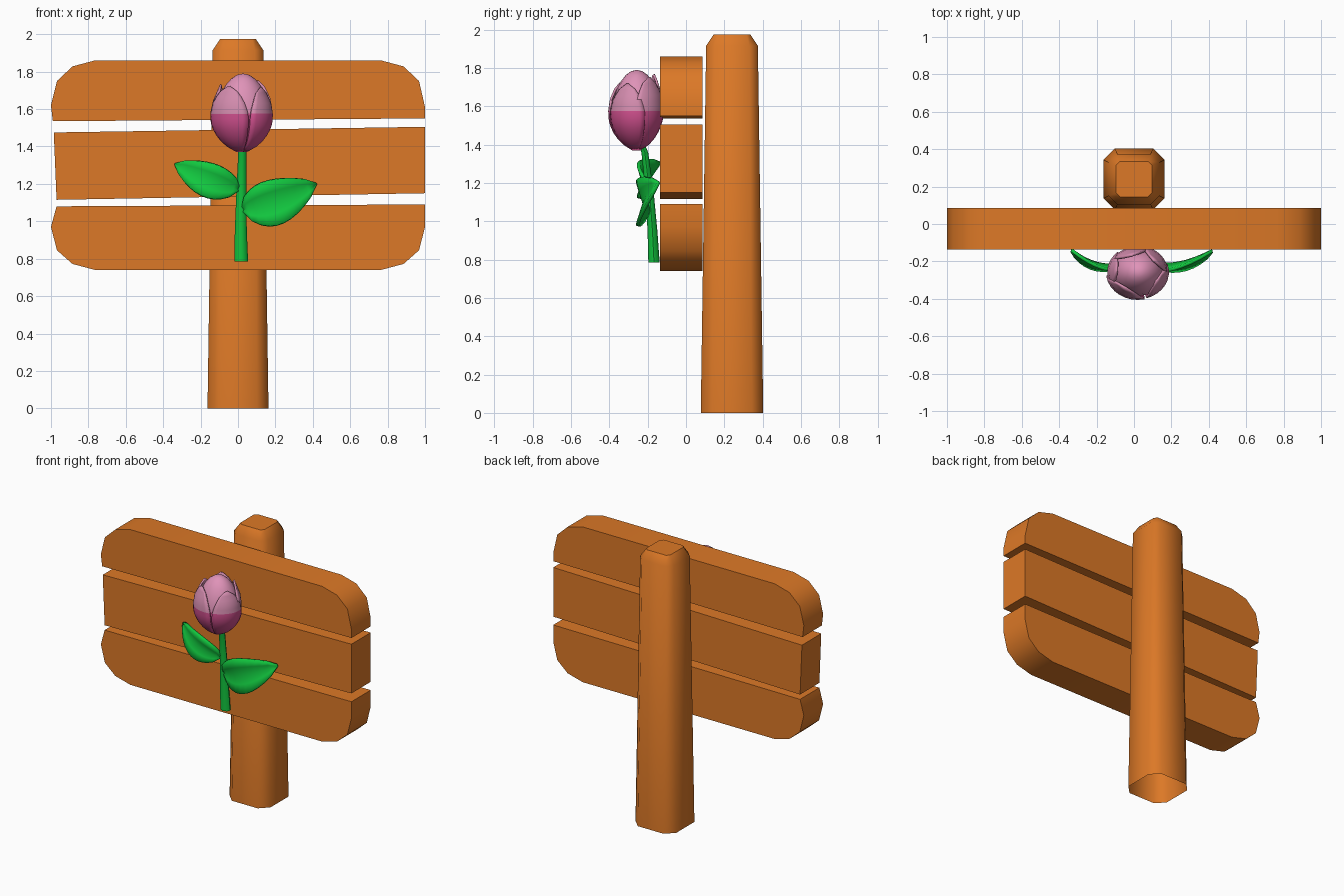
import bpy, bmesh, math
from mathutils import Vector

if "Cube" in bpy.data.objects:
    bpy.data.objects.remove(bpy.data.objects["Cube"])


def material(name, rgb):
    m = bpy.data.materials.new(name)
    m.diffuse_color = (*rgb, 1)
    m.use_nodes = True
    m.node_tree.nodes["Principled BSDF"].inputs["Base Color"].default_value = m.diffuse_color
    return m


WOOD = material("orange wood", (0.72, 0.19, 0.02))
GREEN = material("leaf green", (0.006, 0.58, 0.05))
DARK = material("deep pink", (0.63, 0.08, 0.27))
MAUVE = material("petal pink", (0.65, 0.26, 0.42))
PINK = material("bud pink", (0.74, 0.29, 0.48))


def finish(bm, name, mats, angle=40, thick=0):
    bmesh.ops.recalc_face_normals(bm, faces=bm.faces)
    me = bpy.data.meshes.new(name)
    bm.to_mesh(me)
    bm.free()
    ob = bpy.data.objects.new(name, me)
    bpy.context.collection.objects.link(ob)
    for m in mats:
        me.materials.append(m)
    if thick:
        mod = ob.modifiers.new("thickness", 'SOLIDIFY')
        mod.thickness = thick
        mod.offset = 0
    bpy.ops.object.select_all(action='DESELECT')
    ob.select_set(True)
    bpy.context.view_layer.objects.active = ob
    bpy.ops.object.shade_smooth_by_angle(angle=math.radians(angle))
    return ob


def loft(bm, rings, closed=True, caps=(False, False)):
    rows = [[bm.verts.new(p) for p in r] for r in rings]
    n = len(rows[0])
    for a, b in zip(rows, rows[1:]):
        for i in range(n if closed else n - 1):
            j = (i + 1) % n
            bm.faces.new((a[i], a[j], b[j], b[i]))
    if caps[0]:
        bm.faces.new(rows[0][::-1])
    if caps[1]:
        bm.faces.new(rows[-1])


# planks: outlines extruded through the board thickness
def plank(name, outline):
    bm = bmesh.new()
    loft(bm, [[(x, y, z) for x, z in outline] for y in (-0.135, 0.085)], caps=(True, True))
    finish(bm, name, [WOOD])


plank("top_plank", [(-0.99, 1.535), (1, 1.55), (1, 1.61), (0.968, 1.75), (0.885, 1.828), (0.765, 1.86),
                    (-0.765, 1.86), (-0.885, 1.828), (-0.968, 1.75), (-1, 1.62)])
plank("middle_plank", [(-0.97, 1.115), (1, 1.15), (1, 1.505), (-0.985, 1.475)])
plank("bottom_plank", [(-0.97, 1.08), (1, 1.09), (1, 0.97), (0.968, 0.845), (0.885, 0.772), (0.765, 0.74),
                       (-0.765, 0.74), (-0.885, 0.772), (-0.968, 0.845), (-1, 0.97)])

# post: tapered chamfered square with a bevelled top, open underneath
def post_ring(h, c, z):
    k = h - c
    pts = [(h, -k), (h, k), (k, h), (-k, h), (-h, k), (-h, -k), (-k, -h), (k, -h)]
    return [(x, 0.24 + y, z) for x, y in pts]


bm = bmesh.new()
loft(bm, [post_ring(0.163, 0.06, 0), post_ring(0.135, 0.045, 1.915), post_ring(0.095, 0.02, 1.975)],
     caps=(False, True))
finish(bm, "post", [WOOD], 50)

# stem: tapered tube
bm = bmesh.new()
stem = [(0.017, -0.167, 0.785, 0.037), (0.015, -0.175, 0.95, 0.032), (0.018, -0.19, 1.15, 0.027),
        (0.023, -0.215, 1.36, 0.022), (0.023, -0.24, 1.42, 0.02)]
loft(bm, [[(x + r * math.cos(i * math.pi / 4), y + 0.8 * r * math.sin(i * math.pi / 4), z) for i in range(8)]
          for x, y, z, r in stem], caps=(True, True))
finish(bm, "stem", [GREEN], 50)


# leaves: folded curved blades along a bent midrib
def leaf(name, base, mid, tip, width):
    base, mid, tip = Vector(base), Vector(mid), Vector(tip)
    side = (tip - base).cross(Vector((0, 1, 0))).normalized()
    rows = []
    for i in range(11):
        t = i / 10
        p = base * (1 - t) ** 2 + mid * 2 * t * (1 - t) + tip * t * t
        w = width * max(math.sin(math.pi * t ** 0.85), 0) ** 0.7 + 0.006
        rows.append([p + side * (w * s) + Vector((0, 0.3 * w * (0.4 - abs(s)), 0))
                     for s in (-1, -0.5, 0, 0.5, 1)])
    bm = bmesh.new()
    loft(bm, rows, closed=False)
    finish(bm, name, [GREEN], 60, 0.018)


leaf("left_leaf", (0.01, -0.195, 1.17), (-0.17, -0.29, 1.21), (-0.335, -0.14, 1.305), 0.086)
leaf("right_leaf", (0.02, -0.19, 1.06), (0.19, -0.29, 1.08), (0.418, -0.145, 1.2), 0.116)

# flower: egg-shaped bud wrapped in five petals, deep pink below a line
CX, CY, SPLIT = 0.02, -0.257, 1.575


def two_tone(bm):
    bmesh.ops.bisect_plane(bm, geom=bm.verts[:] + bm.edges[:] + bm.faces[:],
                           plane_co=(0, 0, SPLIT), plane_no=(0, 0, 1))
    for f in bm.faces:
        f.material_index = 0 if f.calc_center_median().z < SPLIT else 1


def radius(v):
    prof = [(0, 0.025), (0.08, 0.075), (0.2, 0.122), (0.38, 0.157), (0.55, 0.166), (0.75, 0.155), (1, 0.115)]
    for (a, ra), (b, rb) in zip(prof, prof[1:]):
        if v <= b:
            return ra + (rb - ra) * (v - a) / (b - a)
    return prof[-1][1]


bm = bmesh.new()
bmesh.ops.create_uvsphere(bm, u_segments=16, v_segments=12, radius=1)
for v in bm.verts:
    r = 0.142 * (1 - 0.12 * v.co.z)
    v.co = (0.027 + v.co.x * r, CY + v.co.y * r * 0.9, 1.585 + v.co.z * 0.205)
two_tone(bm)
finish(bm, "flower_bud", [DARK, PINK], 60)

for k, (az, half, top, scale) in enumerate([(-125, 48, 1.72, 1.0), (-28, 46, 1.715, 0.98), (40, 44, 1.75, 0.95),
                                            (108, 44, 1.765, 0.92), (175, 44, 1.73, 0.96)]):
    rows = []
    for i in range(13):
        v = i / 12
        u = max(0, (v - 0.45) / 0.55)
        w = math.radians(half) * max(0.06, math.sqrt(1 - u * u))
        r = radius(v) * scale
        row = []
        for j in range(9):
            a = math.radians(az) + w * (j - 4) / 4
            row.append((CX + r * math.cos(a), CY + 0.87 * r * math.sin(a), 1.375 + (top - 1.375) * v))
        rows.append(row)
    bm = bmesh.new()
    loft(bm, rows, closed=False)
    two_tone(bm)
    finish(bm, f"petal_{k + 1}", [DARK, MAUVE], 60, 0.012)
